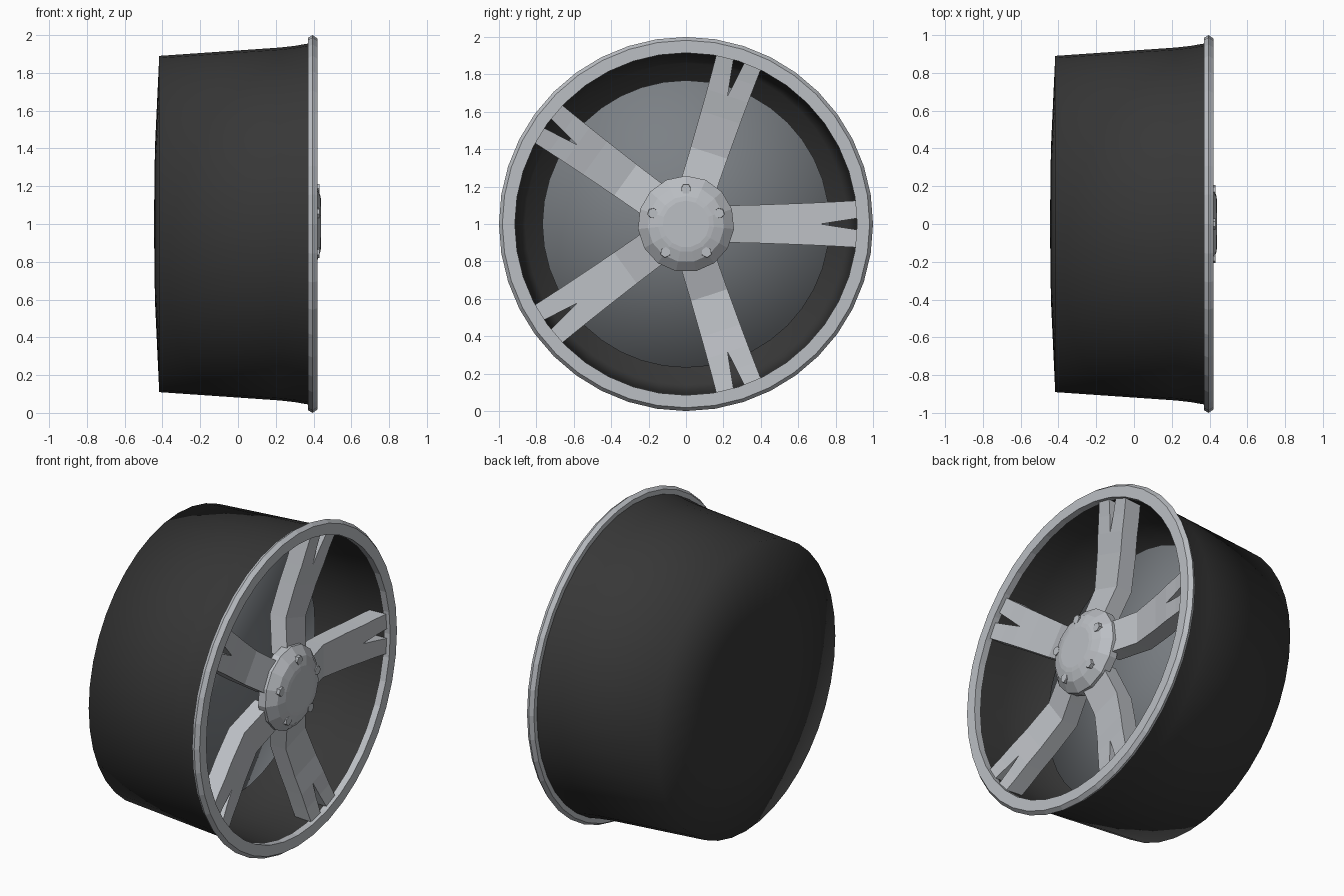
import bpy, bmesh, math
from mathutils import Matrix

cube = bpy.data.objects.get("Cube")
if cube:
    bpy.data.objects.remove(cube, do_unlink=True)


def material(name, color):
    m = bpy.data.materials.new(name)
    m.use_nodes = True
    m.diffuse_color = (*color, 1)
    m.node_tree.nodes["Principled BSDF"].inputs["Base Color"].default_value = (*color, 1)
    return m


SILVER = material("silver alloy", (0.50, 0.52, 0.55))
BLACK = material("black paint", (0.038, 0.038, 0.038))
STEEL = material("dark steel", (0.20, 0.217, 0.235))


def finish(name, bm, mat, smooth=False):
    """Turn a bmesh centred on the axle into an object."""
    bmesh.ops.remove_doubles(bm, verts=bm.verts, dist=0.0005)
    bmesh.ops.recalc_face_normals(bm, faces=bm.faces)
    for f in bm.faces:
        f.smooth = smooth
    bmesh.ops.translate(bm, verts=bm.verts, vec=(0, 0, 1))
    mesh = bpy.data.meshes.new(name)
    bm.to_mesh(mesh)
    bm.free()
    mesh.materials.append(mat)
    obj = bpy.data.objects.new(name, mesh)
    bpy.context.collection.objects.link(obj)
    return obj


def revolve(name, profile, sides, mat, smooth=False, closed=False):
    """Spin (x, radius) points about the axle."""
    bm = bmesh.new()
    pts = [bm.verts.new((x, 0, r)) for x, r in profile]
    pairs = list(zip(pts, pts[1:])) + ([(pts[-1], pts[0])] if closed else [])
    edges = [bm.edges.new(p) for p in pairs]
    bmesh.ops.spin(bm, geom=pts + edges, cent=(0, 0, 0), axis=(1, 0, 0),
                   angle=math.tau, steps=sides, use_merge=False)
    return finish(name, bm, mat, smooth)


# Barrel: inner lining, then outer wall with domed back
revolve("barrel_lining", [(0.38, 0.915), (0.22, 0.905), (-0.39, 0.86), (-0.40, 0.0)],
        40, BLACK, smooth=True)
revolve("barrel_shell", [(0.38, 0.957), (0.30, 0.943), (0.22, 0.934),
                         (-0.417, 0.89), (-0.44, 0.40), (-0.445, 0.0)],
        40, BLACK, smooth=True)

# Front lip with a ridged outer edge
revolve("rim_lip", [(0.37, 0.915), (0.37, 0.985), (0.395, 1.0),
                    (0.42, 0.982), (0.42, 0.915)], 40, SILVER, closed=True)

# Brake drum, softly shaded across its edge
revolve("brake_drum", [(0.0, 0.0), (0.0, 0.768), (-0.40, 0.768)], 40, STEEL, smooth=True)

# Hub cap
revolve("hub", [(0.44, 0.0), (0.44, 0.125), (0.436, 0.15), (0.418, 0.205),
                (0.37, 0.258), (0.32, 0.258), (0.32, 0.0)], 15, SILVER)

# Spokes: (radius, front x, outer half width, notch half width), dished and forked
STATIONS = [(0.18, 0.37, 0.098, 0), (0.28, 0.345, 0.10, 0), (0.40, 0.315, 0.103, 0),
            (0.60, 0.342, 0.11, 0), (0.72, 0.365, 0.115, 0),
            (0.82, 0.38, 0.12, 0.016), (0.925, 0.40, 0.126, 0.032)]
THICK = 0.11


def half_spoke(bm, side):
    rings = []
    for r, x, wide, notch in STATIONS:
        corners = [(x, notch), (x, wide), (x - THICK, wide), (x - THICK, notch)]
        rings.append([bm.verts.new((cx, r, side * w)) for cx, w in corners])
    for a, b in zip(rings, rings[1:]):
        for i in range(4):
            j = (i + 1) % 4
            if i == 3 and b[0].co.z == 0:
                continue  # the halves join here
            bm.faces.new((a[i], a[j], b[j], b[i]))
    bm.faces.new(rings[0])
    bm.faces.new(rings[-1])


for k in range(5):
    turn = Matrix.Rotation(k * math.tau / 5, 4, 'X')
    bm = bmesh.new()
    for side in (1, -1):
        half_spoke(bm, side)
    bmesh.ops.transform(bm, matrix=turn, verts=bm.verts)
    finish(f"spoke_{k + 1}", bm, SILVER)

    # Hexagonal wheel bolt
    bm = bmesh.new()
    bmesh.ops.create_cone(bm, cap_ends=True, segments=6, radius1=0.031, radius2=0.028,
                          depth=0.06)
    place = turn @ Matrix.Translation((0.402, 0, 0.187)) @ Matrix.Rotation(math.pi / 2, 4, 'Y')
    bmesh.ops.transform(bm, matrix=place, verts=bm.verts)
    finish(f"wheel_bolt_{k + 1}", bm, SILVER)
